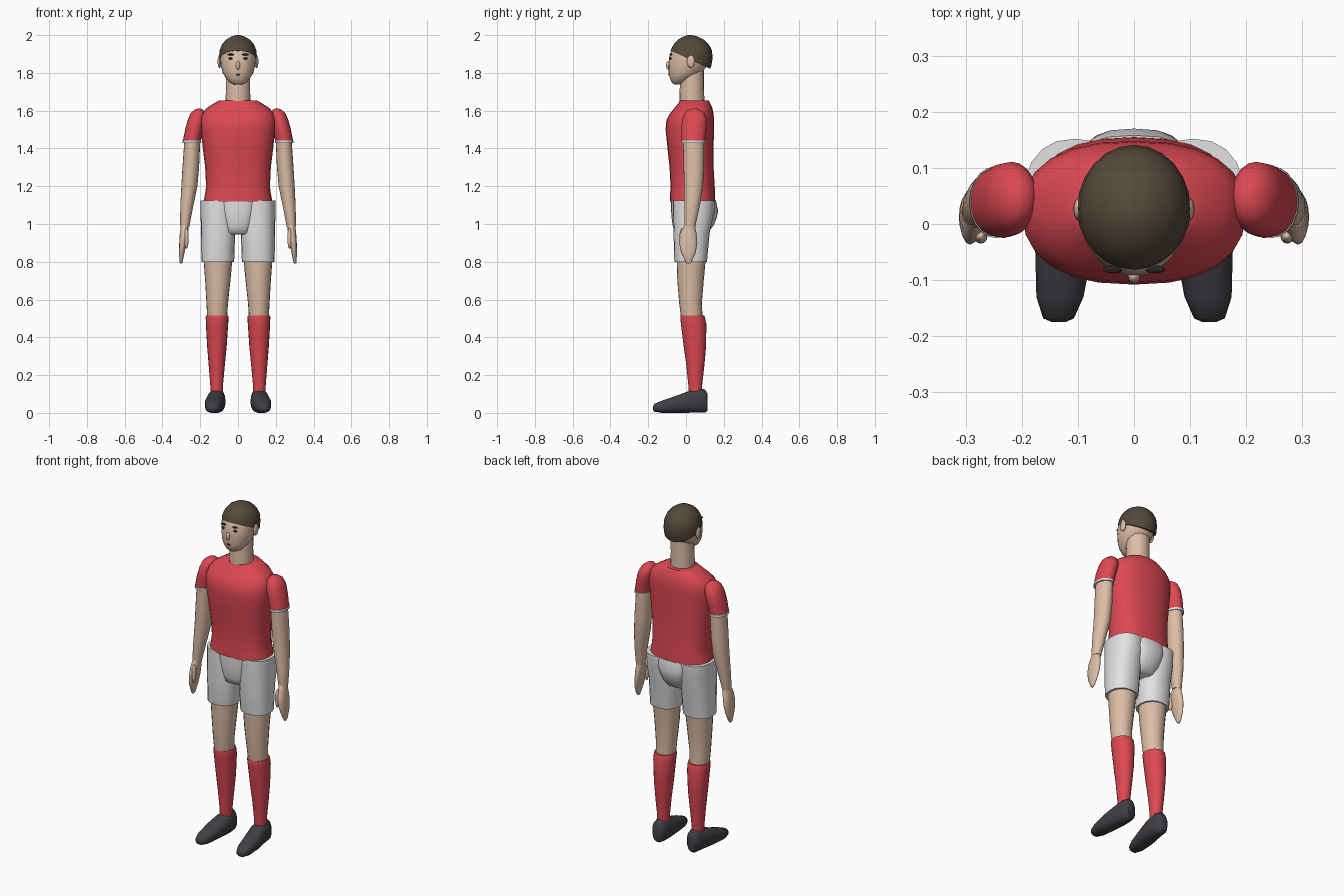
import bpy, bmesh, math
from mathutils import Vector


def material(name, r, g, b):
    m = bpy.data.materials.new(name)
    m.diffuse_color = (r, g, b, 1)
    return m


RED = material("jersey red", 0.72, 0.065, 0.085)
WHITE = material("shorts white", 0.76, 0.76, 0.76)
HEM = material("pale hem", 0.72, 0.82, 0.86)
SKIN = material("skin", 0.72, 0.51, 0.38)
HAIR = material("dark brown hair", 0.09, 0.065, 0.043)
SHOE = material("charcoal shoe", 0.05, 0.05, 0.06)
DARK = material("face dark", 0.025, 0.018, 0.015)


def finish(name, bm, mat, mirror=False, angle=50):
    bmesh.ops.recalc_face_normals(bm, faces=bm.faces)
    me = bpy.data.meshes.new(name)
    bm.to_mesh(me)
    bm.free()
    me.materials.append(mat)
    me.shade_smooth()
    me.set_sharp_from_angle(angle=math.radians(angle))
    ob = bpy.data.objects.new(name, me)
    bpy.context.collection.objects.link(ob)
    if mirror:
        ob.modifiers.new("mirror", 'MIRROR').use_mirror_merge = False
    return ob


def loft(rings, p=2.0, n=20, axis='z'):
    """Skin capped superellipse rings given as (t, a_min, a_max, b_min, b_max)."""
    bm = bmesh.new()
    loops = []
    for t, a0, a1, b0, b1 in rings:
        loop = []
        for i in range(n):
            w = 2 * math.pi * i / n
            c, s = math.cos(w), math.sin(w)
            a = (a0 + a1) / 2 + (a1 - a0) / 2 * math.copysign(abs(c) ** (2 / p), c)
            b = (b0 + b1) / 2 + (b1 - b0) / 2 * math.copysign(abs(s) ** (2 / p), s)
            loop.append(bm.verts.new((a, b, t) if axis == 'z' else (a, t, b)))
        loops.append(loop)
    for lo, hi in zip(loops, loops[1:]):
        for i in range(n):
            j = (i + 1) % n
            bm.faces.new((lo[i], lo[j], hi[j], hi[i]))
    bm.faces.new(loops[0])
    bm.faces.new(loops[-1])
    return bm


def centred(rings):
    """Expand (t, half_width, b_min, b_max) to full ring data."""
    return [(t, -w, w, b0, b1) for t, w, b0, b1 in rings]


def ellipsoid(name, centre, radii, mat, mirror=False):
    bm = bmesh.new()
    bmesh.ops.create_uvsphere(bm, u_segments=12, v_segments=8, radius=1)
    for v in bm.verts:
        v.co = Vector([c + r * k for c, r, k in zip(centre, radii, v.co)])
    return finish(name, bm, mat, mirror)


# Jersey body
finish("jersey", loft(centred([
    (1.12, .182, -.085, .155), (1.16, .174, -.084, .154), (1.20, .169, -.082, .152),
    (1.30, .174, -.087, .146), (1.40, .186, -.098, .146), (1.50, .197, -.108, .148),
    (1.55, .199, -.104, .148), (1.585, .190, -.085, .146), (1.615, .165, -.060, .139),
    (1.64, .125, -.040, .128), (1.655, .098, -.032, .120)]), 2.4, 24), RED)

# Shorts: pelvis and two legs
finish("shorts_pelvis", loft(centred([
    (.945, .065, -.040, .095), (.955, .073, -.060, .115), (.99, .083, -.070, .145),
    (1.03, .097, -.076, .162), (1.07, .110, -.079, .170), (1.125, .122, -.079, .158)]),
    2.8, 24), WHITE)
finish("shorts_leg", loft([
    (.80, .022, .194, -.060, .110), (.81, .020, .194, -.062, .112),
    (.95, .015, .196, -.066, .125), (1.06, .012, .198, -.070, .150),
    (1.125, .012, .198, -.070, .152)], 2.3), WHITE, True)

# Legs, socks and shoes
finish("leg", loft([
    (.50, .058, .163, -.026, .088), (.58, .053, .167, -.036, .084),
    (.70, .040, .174, -.046, .094), (.83, .028, .184, -.050, .106)]), SKIN, True)
finish("sock", loft([
    (.10, .080, .145, .015, .085), (.15, .079, .147, .012, .086),
    (.25, .070, .155, .002, .097), (.35, .060, .163, -.012, .106),
    (.47, .052, .170, -.027, .108), (.505, .050, .171, -.030, .100),
    (.516, .052, .169, -.028, .096)]), RED, True)
finish("shoe", loft([
    (-.175, .122, .146, .014, .034), (-.168, .107, .162, .006, .048),
    (-.13, .090, .174, .0, .064), (-.05, .075, .176, .0, .092),
    (.02, .066, .166, .0, .118), (.07, .068, .157, .0, .130),
    (.10, .076, .150, .0, .125), (.115, .090, .138, .012, .102)],
    2.4, 18, 'y'), SHOE, True)

# Sleeves with a pale hem
finish("sleeve", loft([
    (1.438, .197, .292, -.023, .101), (1.50, .185, .280, -.025, .108),
    (1.555, .172, .265, -.020, .111), (1.588, .172, .250, -.006, .098),
    (1.605, .184, .230, .012, .076), (1.612, .199, .214, .032, .054)]), RED, True)
finish("sleeve_hem", loft([
    (1.430, .197, .294, -.025, .103), (1.442, .195, .293, -.025, .103)]), HEM, True)

# Arms, hands and thumbs
finish("arm", loft([
    (.985, .258, .305, -.006, .050), (1.0, .255, .307, -.008, .052),
    (1.10, .236, .305, -.009, .074), (1.20, .215, .300, -.010, .090),
    (1.30, .206, .294, -.013, .096), (1.44, .200, .284, -.016, .096)]), SKIN, True)
finish("hand", loft([
    (.79, .297, .307, .005, .020), (.80, .293, .310, -.003, .030),
    (.85, .283, .312, -.026, .052), (.90, .273, .311, -.037, .060),
    (.95, .264, .308, -.030, .056), (1.0, .261, .302, -.005, .045)], n=16), SKIN, True)
ellipsoid("thumb", (.273, -.022, .925), (.012, .013, .055), SKIN, True)

# Neck and head
finish("neck", loft(centred([
    (1.64, .066, -.035, .098), (1.72, .064, -.033, .095), (1.81, .064, -.028, .095)])), SKIN)
HEAD = [(1.738, .022, -.062, -.022), (1.75, .044, -.076, .002), (1.775, .066, -.086, .042),
        (1.80, .081, -.092, .085), (1.84, .091, -.093, .112), (1.88, .095, -.090, .122),
        (1.92, .092, -.078, .120), (1.955, .075, -.056, .100), (1.98, .045, -.020, .062)]
finish("head", loft(centred(HEAD), 2.0, 24), SKIN)

# Hair cap: a slightly larger skull trimmed by a sloping plane
hair = loft(centred([
    (1.80, .092, -.080, .122), (1.84, .099, -.087, .135), (1.88, .101, -.088, .141),
    (1.92, .097, -.081, .137), (1.95, .085, -.066, .121), (1.975, .064, -.044, .096),
    (1.992, .036, -.015, .062), (2.0, .012, .010, .032)]), 2.0, 24)
cut = bmesh.ops.bisect_plane(hair, geom=hair.verts[:] + hair.edges[:] + hair.faces[:],
                             plane_co=(0, -.08, 1.917), plane_no=(0, .098, .215),
                             clear_inner=True)
bmesh.ops.holes_fill(hair, edges=[e for e in cut["geom_cut"]
                                  if isinstance(e, bmesh.types.BMEdge)])
finish("hair", hair, HAIR)

# Face details
ellipsoid("ear", (.098, .026, 1.86), (.010, .021, .034), SKIN, True)
ellipsoid("nose", (0, -.093, 1.84), (.011, .013, .023), SKIN)
ellipsoid("eyebrow", (.038, -.081, 1.897), (.018, .007, .005), DARK, True)
ellipsoid("eye", (.039, -.082, 1.876), (.011, .006, .006), DARK, True)
ellipsoid("mouth", (0, -.089, 1.79), (.010, .005, .005), DARK)
